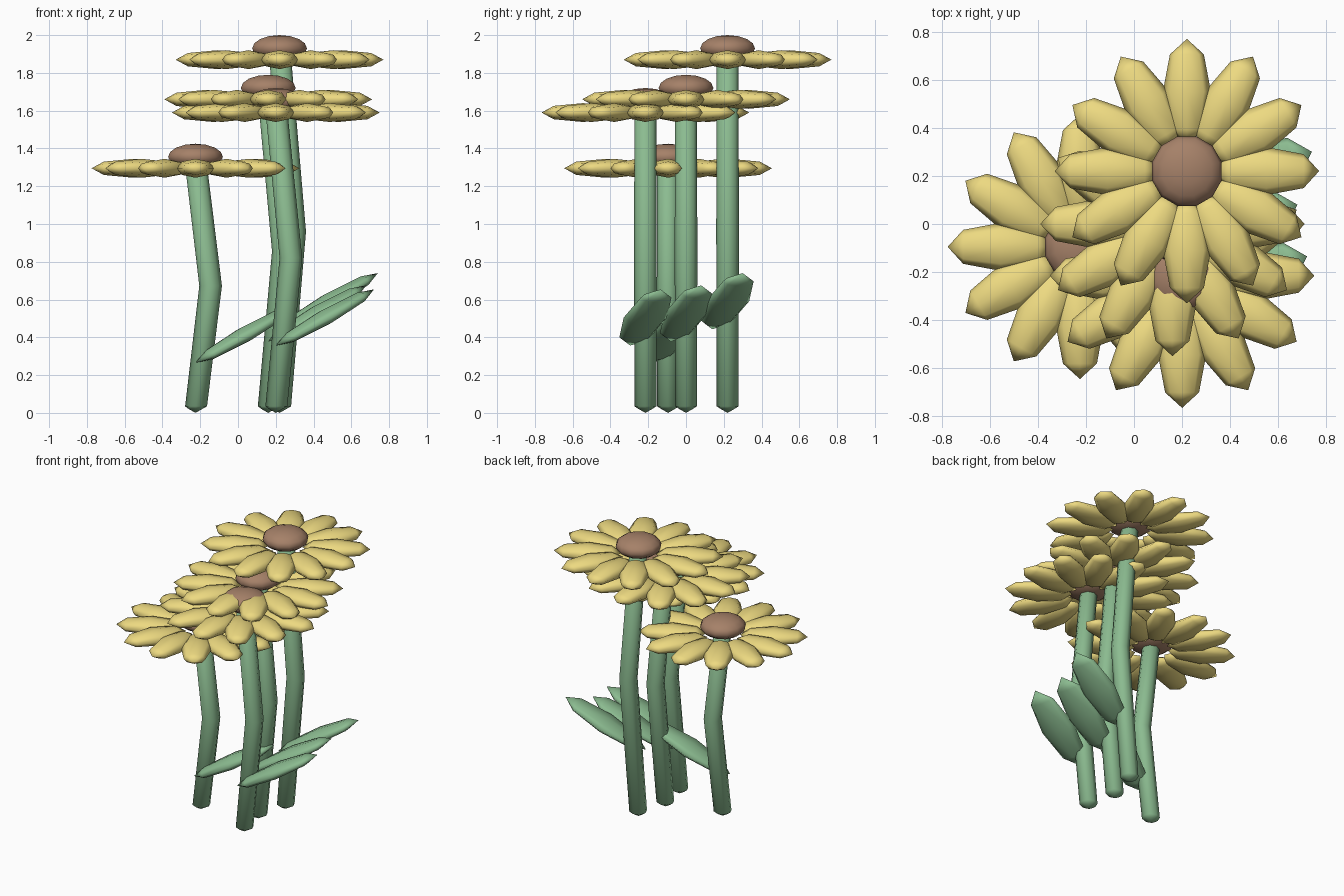
import bpy, bmesh, math
from mathutils import Matrix, Euler, Vector

if "Cube" in bpy.data.objects:
    bpy.data.objects.remove(bpy.data.objects["Cube"])


def material(name, rgb):
    m = bpy.data.materials.new(name)
    m.diffuse_color = (*rgb, 1)
    m.use_nodes = True
    m.node_tree.nodes["Principled BSDF"].inputs["Base Color"].default_value = m.diffuse_color
    return m


YELLOW = material("petal_yellow", (0.85, 0.70, 0.22))
GREEN = material("stem_green", (0.26, 0.50, 0.28))
BROWN = material("centre_brown", (0.38, 0.22, 0.14))


def finish(bm, name, mat):
    bmesh.ops.recalc_face_normals(bm, faces=bm.faces)
    for f in bm.faces:
        f.smooth = True
    me = bpy.data.meshes.new(name)
    bm.to_mesh(me)
    bm.free()
    me.materials.append(mat)
    ob = bpy.data.objects.new(name, me)
    bpy.context.collection.objects.link(ob)
    return ob


def blade(bm, matrix, size):
    """Low-poly ellipsoid with its poles along local x."""
    mat = matrix @ Matrix.Diagonal((*size, 1)) @ Matrix.Rotation(math.pi / 2, 4, 'Y')
    bmesh.ops.create_uvsphere(bm, u_segments=8, v_segments=4, radius=1, matrix=mat)


def stem(name, x, y, h):
    # eight-sided tube with domed ends and one bend half way up
    bm = bmesh.new()
    path = [(0.0, 0.02, 0.035), (0.003, 0.035, 0.058), (0.08, h / 2, 0.06),
            (0.003, h - 0.035, 0.058), (0.0, h - 0.02, 0.035)]
    rings = []
    for dx, z, r in path:
        rings.append([bm.verts.new((x + dx + r * math.cos(a), y + r * math.sin(a), z))
                      for a in [i * math.tau / 8 for i in range(8)]])
    for lo, hi in zip(rings, rings[1:]):
        for i in range(8):
            j = (i + 1) % 8
            bm.faces.new((lo[i], lo[j], hi[j], hi[i]))
    for ring, z in ((rings[0], 0.0), (rings[-1], h)):
        tip = bm.verts.new((x, y, z))
        for i in range(8):
            bm.faces.new((ring[i], ring[(i + 1) % 8], tip))
    finish(bm, name, GREEN)


def flower(n, x, y, h):
    stem(f"stem_{n}", x, y, h)

    # twelve petals in a flat ring
    bm = bmesh.new()
    for i in range(12):
        m = (Matrix.Translation((x, y, h - 0.05)) @ Matrix.Rotation(i * math.tau / 12, 4, 'Z')
             @ Matrix.Translation((0.33, 0, 0)))
        blade(bm, m, (0.22, 0.10, 0.05))
    finish(bm, f"petals_{n}", YELLOW)

    # domed seed head
    bm = bmesh.new()
    m = (Matrix.Translation((x, y, h + 0.01)) @ Matrix.Rotation(math.pi / 12, 4, 'Z')
         @ Matrix.Diagonal((0.15, 0.15, 0.07, 1)))
    bmesh.ops.create_uvsphere(bm, u_segments=12, v_segments=8, radius=1, matrix=m)
    finish(bm, f"flower_centre_{n}", BROWN)

    # single leaf on the right of the stem
    bm = bmesh.new()
    m = (Matrix.Translation((x + 0.26, y, h * 0.308))
         @ Euler((0, -0.5, 0.3)).to_matrix().to_4x4())
    blade(bm, m, (0.31, 0.12, 0.042))
    finish(bm, f"leaf_{n}", GREEN)


for n, (x, y, h) in enumerate([(0.22, 0.22, 1.92), (0.16, 0.0, 1.71),
                               (0.20, -0.215, 1.64), (-0.225, -0.095, 1.345)], 1):
    flower(n, x, y, h)
